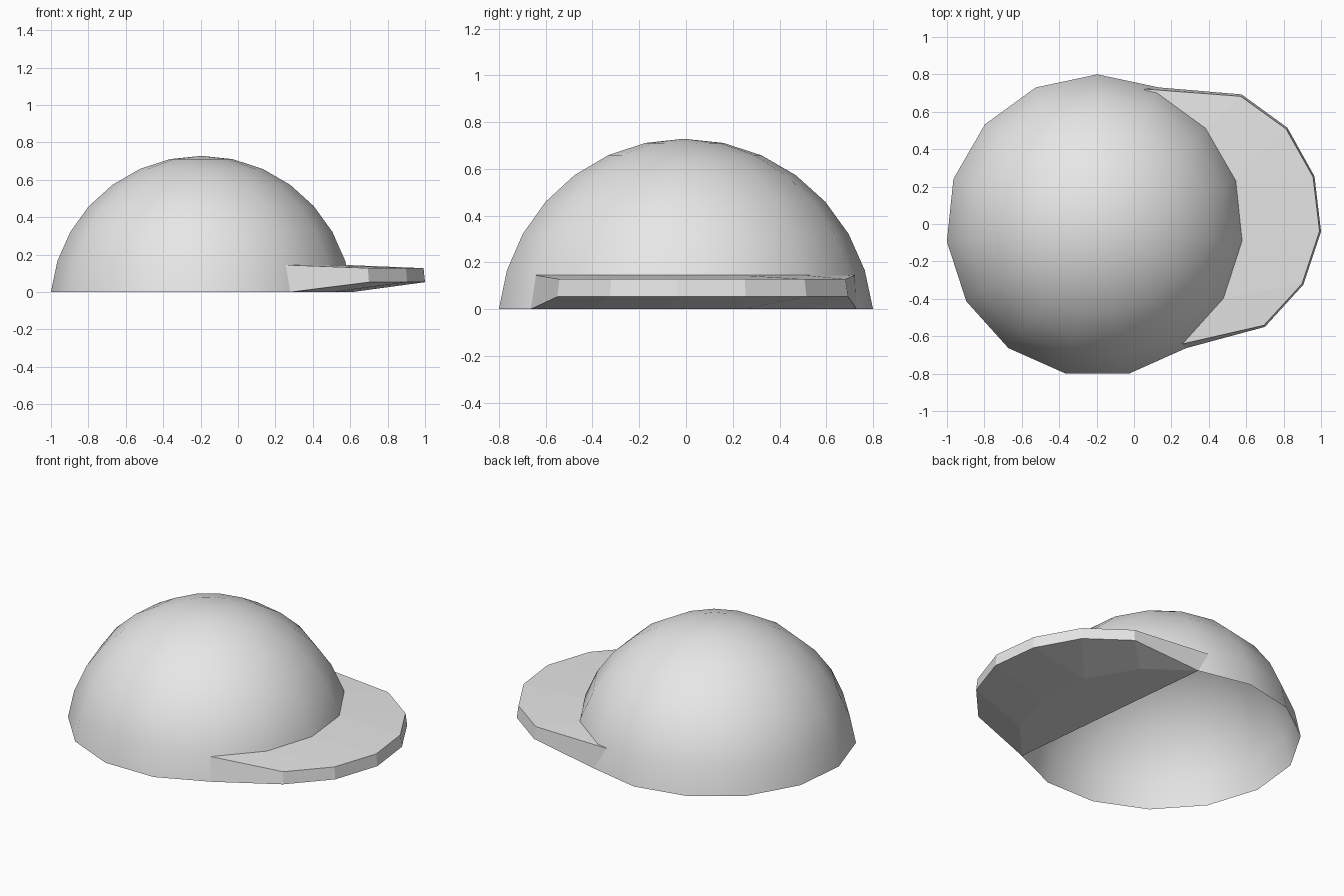
import bpy, bmesh
from math import sin, cos, radians
from mathutils import Vector

cube = bpy.data.objects.get("Cube")
if cube:
    bpy.data.objects.remove(cube, do_unlink=True)

GREY = (0.8, 0.8, 0.8, 1)
mat = bpy.data.materials.new("light grey")
mat.use_nodes = True
mat.diffuse_color = GREY
mat.node_tree.nodes["Principled BSDF"].inputs["Base Color"].default_value = GREY

SIDES = 15
STEP = 360 / SIDES
RADIUS = 0.8135
CENTRE = Vector((-0.196, -0.009, -RADIUS * cos(radians(84))))


def dome_point(ring, side):
    """Point on the faceted dome; ring 0 is the crown, ring 7 the open rim."""
    polar, turn = radians(ring * 12), radians(90 + side * STEP)
    return CENTRE + RADIUS * Vector((sin(polar) * cos(turn), sin(polar) * sin(turn), cos(polar)))


def finish(name, bm, smooth):
    mesh = bpy.data.meshes.new(name)
    for face in bm.faces:
        face.smooth = smooth
    bm.to_mesh(mesh)
    bm.free()
    mesh.materials.append(mat)
    obj = bpy.data.objects.new(name, mesh)
    bpy.context.collection.objects.link(obj)
    return obj


# Crown: hollow dome, open at the bottom
bm = bmesh.new()
top = bm.verts.new(dome_point(0, 0))
rings = [[bm.verts.new(dome_point(r, s)) for s in range(SIDES)] for r in range(1, 8)]
for s in range(SIDES):
    n = (s + 1) % SIDES
    bm.faces.new((top, rings[0][s], rings[0][n]))
    for upper, lower in zip(rings, rings[1:]):
        bm.faces.new((upper[s], lower[s], lower[n], upper[n]))
finish("crown", bm, True)

# Brim: outer outline, running from the front end to the back end
outline = [(0.70, -0.55), (0.905, -0.325), (1.0, -0.04),
           (0.965, 0.255), (0.82, 0.515), (0.575, 0.693)]
bm = bmesh.new()
rim = [dome_point(7, s) for s in range(9, 15)]
inner_low = [bm.verts.new(p) for p in rim]
inner_high = []
for p in rim:
    q = CENTRE + (p - CENTRE) * 0.96
    inner_high.append(bm.verts.new((q.x, q.y, 0.145)))
inner_high[0].co = (0.255, -0.642, 0.145)
inner_high[-1].co = (0.05, 0.722, 0.145)
outer_low = [bm.verts.new((x, y, 0.053)) for x, y in outline]
outer_high = [bm.verts.new((x * 0.992, y * 0.985, 0.128)) for x, y in outline]


def band(r, o):
    """Faces between the crown edge and the outer brim edge."""
    for face in ((r[0], o[0], r[1]), (r[1], o[0], o[1]), (r[1], o[1], o[2], r[2]),
                 (r[2], o[2], o[3], r[3]), (r[3], o[3], o[4]),
                 (r[3], o[4], o[5], r[4]), (r[4], o[5], r[5])):
        bm.faces.new(face)


band(inner_high, outer_high)
band(inner_low, outer_low)
# Flat underside patch, closing the brim straight across the crown opening
bm.faces.new(inner_low)
# Brim side wall
low = [inner_low[0]] + outer_low + [inner_low[-1]]
high = [inner_high[0]] + outer_high + [inner_high[-1]]
for i in range(len(low) - 1):
    bm.faces.new((low[i], low[i + 1], high[i + 1], high[i]))
bmesh.ops.recalc_face_normals(bm, faces=bm.faces)
for face in bm.faces:
    if abs(face.normal.z) > 0.9:
        wants_up = face.calc_center_median().z > 0.1
        if (face.normal.z > 0) != wants_up:
            face.normal_flip()
finish("brim", bm, False)
